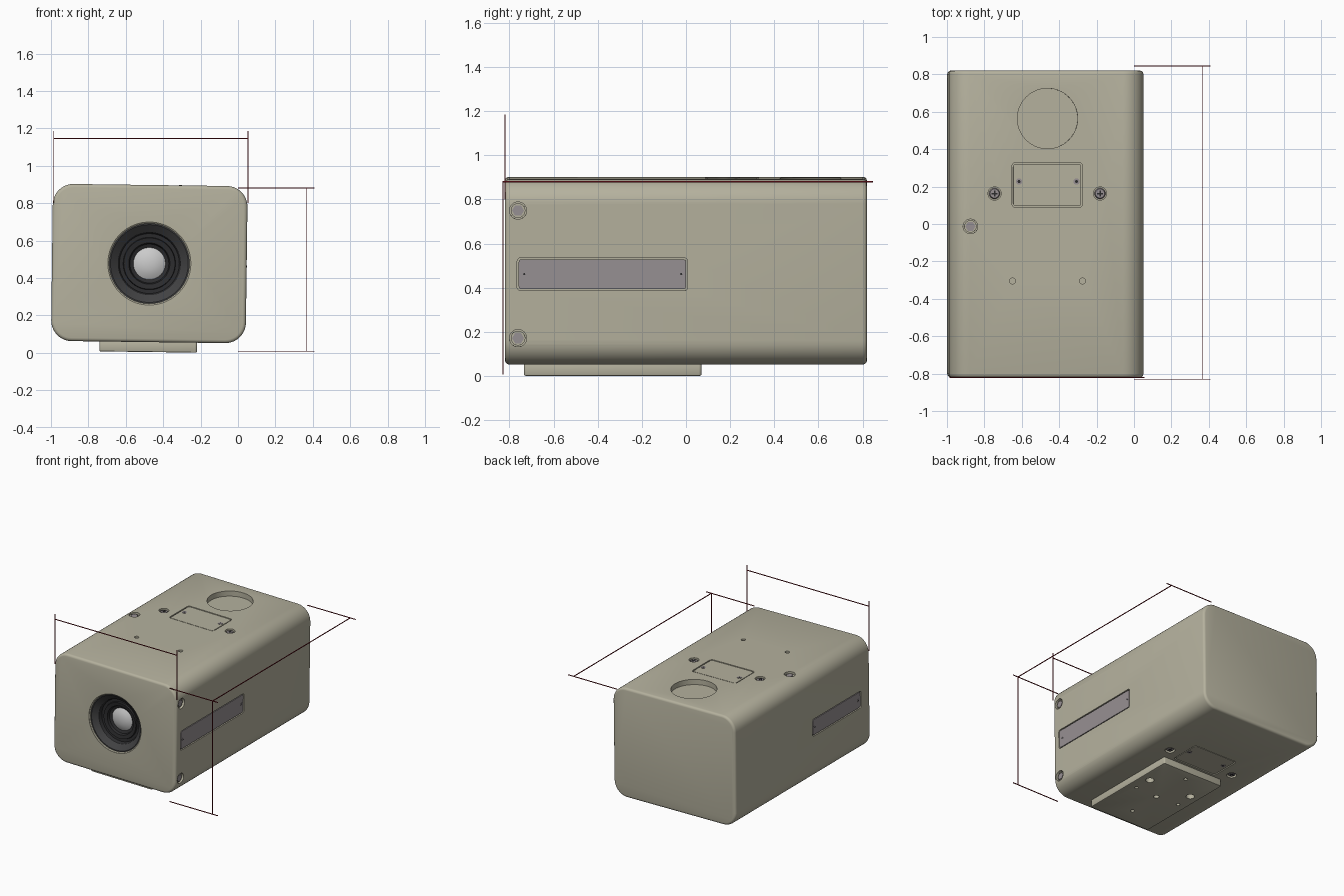
import bpy, bmesh
from math import sin, cos, pi, radians
from mathutils import Vector, Matrix

if "Cube" in bpy.data.objects:
    bpy.data.objects.remove(bpy.data.objects["Cube"])

# faces of the housing: (axis, outward sign, surface coordinate)
FACES = {'front': (1, -1, -0.82), 'top': (2, 1, 0.897), 'bottom': (2, -1, 0.057),
         'right': (0, 1, 0.0465), 'left': (0, -1, -0.9945)}
CX, CZ = -0.474, 0.477


def material(name, rgb):
    m = bpy.data.materials.new(name)
    m.diffuse_color = (*rgb, 1)
    m.use_nodes = True
    m.node_tree.nodes["Principled BSDF"].inputs["Base Color"].default_value = m.diffuse_color
    return m


SHELL = material("shell_paint", (0.46, 0.44, 0.34))
STEEL = material("steel", (0.31, 0.28, 0.29))
DARK = material("black_rubber", (0.025, 0.025, 0.027))
BARREL = material("barrel_grey", (0.055, 0.055, 0.057))
GLASS = material("glass", (0.62, 0.62, 0.63))
RED = material("dimension_red", (0.2, 0.008, 0.015))


def pt(face, u, v, h):
    """Point at (u, v) on a face, raised h above it."""
    axis, sign, surf = FACES[face]
    c = [u, v]
    c.insert(axis, surf + sign * h)
    return Vector(c)


def circle(u, v, r, n=32):
    return [(u + r * cos(2 * pi * i / n), v + r * sin(2 * pi * i / n)) for i in range(n)]


def rrect(u0, u1, v0, v1, r, n=6):
    corners = [(u1 - r, v1 - r), (u0 + r, v1 - r), (u0 + r, v0 + r), (u1 - r, v0 + r)]
    return [(cu + r * cos(a), cv + r * sin(a)) for k, (cu, cv) in enumerate(corners)
            for a in [(k + i / n) * pi / 2 for i in range(n + 1)]]


def prism(bm, face, low, high, h0, h1):
    a = [bm.verts.new(pt(face, u, v, h0)) for u, v in low]
    b = [bm.verts.new(pt(face, u, v, h1)) for u, v in high]
    n = len(a)
    new = [bm.faces.new(a), bm.faces.new(b)]
    new += [bm.faces.new((a[i], a[(i + 1) % n], b[(i + 1) % n], b[i])) for i in range(n)]
    bmesh.ops.recalc_face_normals(bm, faces=new)


tilted = []


def finish(name, bm, mat=None, tilt=True):
    me = bpy.data.meshes.new(name)
    bm.to_mesh(me)
    bm.free()
    ob = bpy.data.objects.new(name, me)
    bpy.context.collection.objects.link(ob)
    if mat:
        me.materials.append(mat)
    if tilt:
        tilted.append(ob)
    return ob


def solid(name, face, outline, h0, h1, mat, top=None):
    bm = bmesh.new()
    prism(bm, face, outline, top or outline, h0, h1)
    return finish(name, bm, mat)


def lathe(name, profile, mat, n=64):
    bm = bmesh.new()
    rings = [[bm.verts.new(pt('front', u, v, h)) for u, v in circle(CX, CZ, r, n)]
             for r, h in profile]
    for k, a in enumerate(rings):
        b = rings[(k + 1) % len(rings)]
        for i in range(n):
            j = (i + 1) % n
            bm.faces.new((a[i], a[j], b[j], b[i]))
    bmesh.ops.remove_doubles(bm, verts=bm.verts, dist=1e-5)
    bmesh.ops.recalc_face_normals(bm, faces=bm.faces)
    return finish(name, bm, mat)


def bevel(ob, width, segments):
    m = ob.modifiers.new("bevel", 'BEVEL')
    m.width, m.segments, m.limit_method, m.angle_limit = width, segments, 'ANGLE', radians(40)


def cut(ob, cutter):
    m = ob.modifiers.new("cut", 'BOOLEAN')
    m.operation, m.solver, m.object = 'DIFFERENCE', 'EXACT', cutter
    cutter.hide_render = True
    cutter.hide_set(True)


cuts = bmesh.new()   # every recess in the housing


def recess(face, outline, depth):
    prism(cuts, face, outline, outline, -depth, 0.03)


def small_screw(name, face, u, v, r, h):
    solid(name, face, circle(u, v, r, 16), h - 0.004, h + 0.002, STEEL)
    solid(name + "_socket", face, circle(u, v, r * 0.5, 6), h, h + 0.003, DARK)


def panel(name, face, u0, u1, v0, v1, r, mat, screws, sr):
    """Flush plate in a shallow recess with screws."""
    g = 0.007
    recess(face, rrect(u0, u1, v0, v1, r), 0.014)
    solid(name, face, rrect(u0 + g, u1 - g, v0 + g, v1 - g, r - g / 2), -0.016, -0.002, mat)
    for i, (u, v) in enumerate(screws):
        small_screw(f"{name}_screw_{i}", face, u, v, sr, -0.002)


def cap_screw(name, face, u, v):
    """Hexagonal head sunk in a round counterbore."""
    recess(face, circle(u, v, 0.039), 0.03)
    solid(name + "_washer", face, circle(u, v, 0.033), -0.035, -0.014, SHELL)
    solid(name, face, circle(u, v, 0.027, 6), -0.02, -0.008, STEEL)


def cross_screw(name, face, u, v):
    """Countersunk head with a cross slot."""
    recess(face, circle(u, v, 0.035), 0.02)
    solid(name, face, circle(u, v, 0.031), -0.025, -0.006, STEEL, circle(u, v, 0.024))
    for k, (a, b) in enumerate([(0.017, 0.004), (0.004, 0.017)]):
        solid(f"{name}_slot_{k}", face, rrect(u - a, u + a, v - b, v + b, 0.001, 1),
              -0.01, -0.0045 + k * 0.0003, DARK)


# housing
body = solid("housing", 'front', rrect(CX - 0.5205, CX + 0.5205, 0.057, 0.897, 0.11, 10),
             -1.64, 0, SHELL)
bevel(body, 0.018, 3)

# access covers and countersunk screws, top and bottom
for f in ('top', 'bottom'):
    panel(f + "_cover", f, -0.658, -0.281, 0.088, 0.329, 0.02, SHELL,
          [(-0.62, 0.227), (-0.313, 0.227)], 0.017)
    for i, x in enumerate((-0.751, -0.187)):
        cross_screw(f"{f}_screw_{i}", f, x, 0.163)

# top dish, pilot holes and corner screw
recess('top', circle(-0.468, 0.564, 0.161, 64), 0.04)
for x in (-0.655, -0.281):
    recess('top', circle(x, -0.305, 0.016, 20), 0.03)
cap_screw("top_cap_screw", 'top', -0.88, -0.013)

# side plates and right side screws
panel("right_plate", 'right', -0.765, 0.007, 0.393, 0.542, 0.016, STEEL,
      [(-0.733, 0.468), (-0.022, 0.468)], 0.011)
panel("left_plate", 'left', -0.71, -0.12, 0.403, 0.533, 0.016, STEEL,
      [(-0.68, 0.468), (-0.15, 0.468)], 0.011)
for i, z in enumerate((0.178, 0.756)):
    cap_screw(f"right_cap_screw_{i}", 'right', -0.761, z)

# lens: trim ring, stepped barrel, glass
recess('front', circle(CX, CZ, 0.222, 64), 0.16)
lathe("lens_trim", [(0.222, -0.003), (0.215, -0.008), (0.215, -0.16), (0.222, -0.16)], SHELL)
lathe("lens_hood", [(0.215, -0.012), (0.208, -0.012), (0.168, -0.045), (0.168, -0.16),
                    (0.215, -0.16)], BARREL)
lathe("lens_barrel", [(0.168, -0.05), (0.16, -0.068), (0.14, -0.07), (0.137, -0.058),
                      (0.11, -0.064), (0.104, -0.082), (0.085, -0.09), (0.085, -0.16),
                      (0.168, -0.16)], DARK)
lathe("lens_glass", [(0, -0.065), (0.03, -0.068), (0.06, -0.075), (0.086, -0.09),
                     (0.086, -0.12), (0, -0.12)], GLASS)
cut(body, finish("housing_cutter", cuts))

# mounting plate with holes
mount = solid("mounting_plate", 'bottom', rrect(-0.735, -0.213, -0.734, 0.07, 0.012, 3),
              -0.004, 0.053, SHELL)
bevel(mount, 0.006, 2)
holes = bmesh.new()
for u, v, r in [(-0.29, -0.18, 0.03), (-0.66, -0.18, 0.03), (-0.475, -0.33, 0.02),
                (-0.475, -0.59, 0.014), (-0.475, -0.01, 0.014), (-0.285, -0.32, 0.013),
                (-0.665, -0.32, 0.013)]:
    prism(holes, 'bottom', circle(u, v, r, 24), circle(u, v, r, 24), 0.015, 0.08)
cut(mount, finish("mount_cutter", holes))

# the housing sits very slightly rolled about its length
pivot = Matrix.Translation((CX, 0, CZ))
roll = pivot @ Matrix.Rotation(radians(0.75), 4, 'Y') @ pivot.inverted()
for ob in tilted:
    ob.data.transform(roll)

# dimension lines: (start, end)
LINES = {"width": [((-0.985, -0.82, 1.145), (0.053, -0.82, 1.145)),
                   ((-0.985, -0.82, 0.8), (-0.985, -0.82, 1.185)),
                   ((0.053, -0.82, 0.8), (0.053, -0.82, 1.185))],
         "height": [((0.365, -0.83, 0.008), (0.365, -0.83, 0.88)),
                    ((0, -0.83, 0.008), (0.41, -0.83, 0.008)),
                    ((0, -0.83, 0.88), (0.41, -0.83, 0.88))],
         "depth": [((0.365, -0.83, 0.88), (0.365, 0.845, 0.88)),
                   ((0, 0.845, 0.88), (0.41, 0.845, 0.88))]}
for name, segs in LINES.items():
    bm = bmesh.new()
    for a, b in segs:
        a, b = Vector(a), Vector(b)
        size = [max(abs(c), 0.005) for c in b - a]
        bmesh.ops.create_cube(bm, size=1, matrix=Matrix.Translation((a + b) / 2)
                              @ Matrix.Diagonal((*size, 1)))
    finish(name + "_dimension_lines", bm, RED, tilt=False)

# apply modifiers, then smooth the round surfaces
bpy.context.view_layer.update()
for ob in (body, mount):
    bpy.context.view_layer.objects.active = ob
    for m in list(ob.modifiers):
        bpy.ops.object.modifier_apply(modifier=m.name)
for ob in [o for o in bpy.data.objects if "cutter" in o.name]:
    bpy.data.objects.remove(ob)
bpy.ops.object.select_all(action='DESELECT')
for ob in tilted[:]:
    try:
        ob.select_set(True)
    except ReferenceError:
        pass
bpy.context.view_layer.objects.active = body
bpy.ops.object.shade_smooth_by_angle(angle=radians(35))
